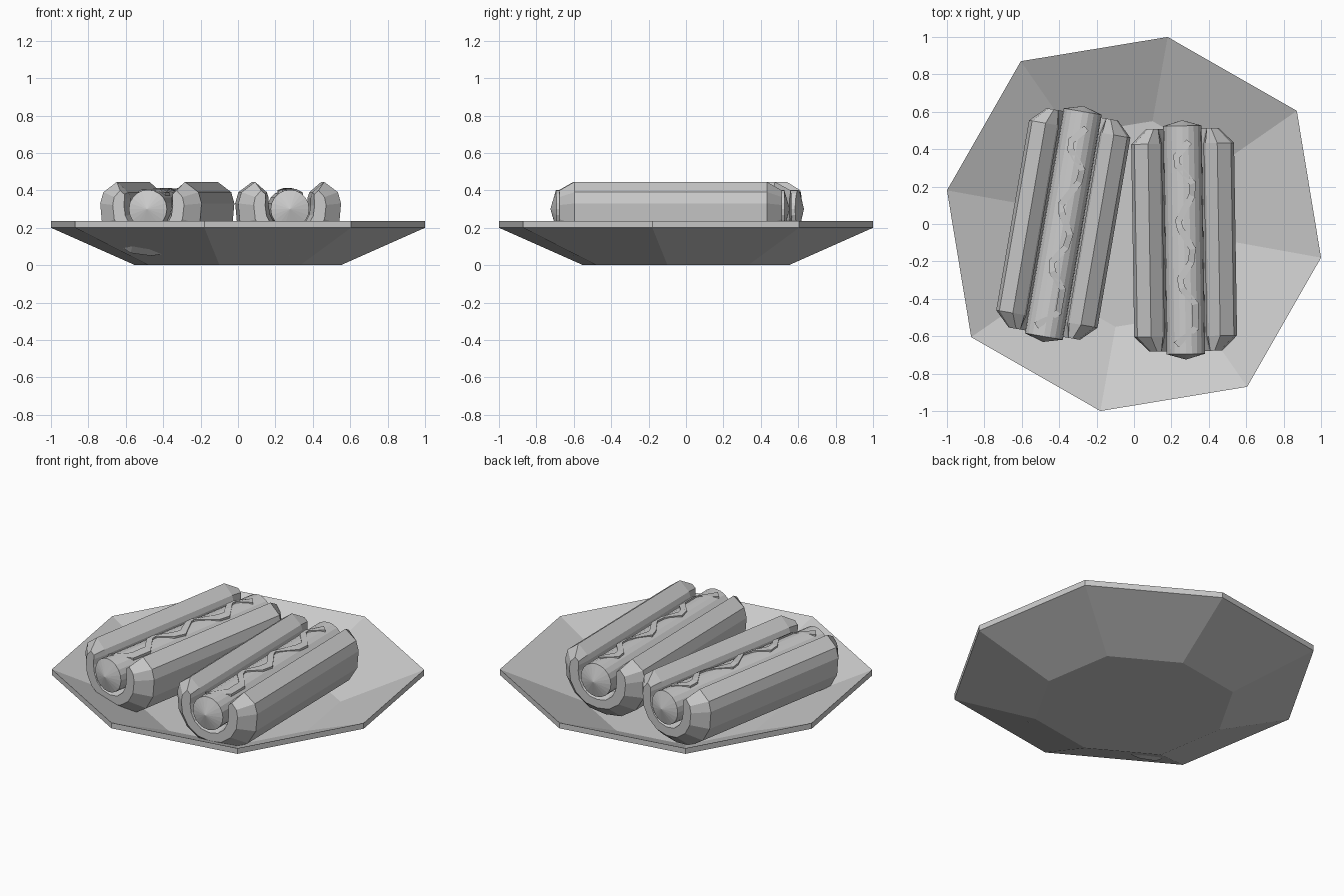
import bpy, bmesh, math
from mathutils import Vector, Matrix

cube = bpy.data.objects.get("Cube")
if cube:
    bpy.data.objects.remove(cube, do_unlink=True)

GREY = (0.6, 0.6, 0.6, 1)
mat = bpy.data.materials.new("plain grey")
mat.use_nodes = True
mat.diffuse_color = GREY
mat.node_tree.nodes["Principled BSDF"].inputs["Base Color"].default_value = GREY


def loft(name, rings, matrix=Matrix(), cap=True):
    """Skin a list of closed rings with quads and close both ends."""
    bm = bmesh.new()
    loops = [[bm.verts.new(p) for p in ring] for ring in rings]
    n = len(loops[0])
    for a, b in zip(loops, loops[1:]):
        for i in range(n):
            j = (i + 1) % n
            bm.faces.new((a[i], a[j], b[j], b[i]))
    if cap:
        bm.faces.new(loops[0][::-1])
        bm.faces.new(loops[-1])
    bmesh.ops.remove_doubles(bm, verts=bm.verts, dist=1e-5)
    bmesh.ops.recalc_face_normals(bm, faces=bm.faces)
    mesh = bpy.data.meshes.new(name)
    bm.to_mesh(mesh)
    bm.free()
    obj = bpy.data.objects.new(name, mesh)
    obj.matrix_world = matrix
    mesh.materials.append(mat)
    bpy.context.collection.objects.link(obj)
    return obj


# Eight-sided dish with a thin wall
def octagon(scale, z):
    ring = []
    for i in range(8):
        a = math.radians(79.8 - 45 * i)
        r = scale * (1.06 if i % 2 else 1.016)
        ring.append((r * math.cos(a), r * math.sin(a), z))
    return ring


loft("plate", [octagon(0.55, 0), octagon(1, 0.2), octagon(1, 0.235), octagon(0.55, 0.035)])

# Half profile of the bun: matching outer and inner points, base to lip
OUTER = [(0, 0.05), (0.11, 0.065), (0.21, 0.13), (0.265, 0.22),
         (0.275, 0.33), (0.258, 0.39), (0.185, 0.445)]
INNER = [(0, 0.19), (0.05, 0.2), (0.085, 0.23), (0.105, 0.27),
         (0.112, 0.32), (0.112, 0.36), (0.122, 0.39)]


def bun_ring(y, inset):
    """C-shaped section, thinned towards its middle line by inset."""
    right = []
    left = []
    for sign, store in ((1, right), (-1, left)):
        for o, i in zip(OUTER, INNER):
            o, i = Vector(o), Vector(i)
            po, pi = o.lerp(i, inset), i.lerp(o, inset * 0.25)
            drop = 0.25 * inset * max(0, o.y - 0.3)
            store.append([(sign * p.x, y, p.y - drop) for p in (po, pi)])
    # around the outside, then back through the inside
    sides = left[:0:-1] + right
    return [s[0] for s in sides] + [s[1] for s in reversed(sides)]


# Squeezed sauce path, seen from above
WAVE = [(0.035, 0.525), (-0.035, 0.445), (-0.03, 0.4), (0.05, 0.3), (0.045, 0.235),
        (-0.03, 0.1), (-0.02, 0.06), (0.045, -0.05), (0.035, -0.12), (-0.025, -0.21),
        (-0.015, -0.26), (0.055, -0.345), (0.055, -0.47), (-0.05, -0.56)]


def sauce_rings():
    pts = [Vector(p) for p in WAVE]
    rings = []
    for k, p in enumerate(pts):
        d = (pts[min(k + 1, len(pts) - 1)] - pts[max(k - 1, 0)]).normalized()
        side = Vector((-d.y, d.x)) * 0.018
        ring = []
        for q, r in ((p - side, 0.09), (p - side, 0.113), (p + side, 0.113), (p + side, 0.09)):
            ring.append((q.x, q.y, 0.3 + math.sqrt(r * r - q.x * q.x)))
        rings.append(ring)
    return rings


def circle(r, y, n=20):
    return [(r * math.cos(math.tau * i / n), y, 0.3 + r * math.sin(math.tau * i / n))
            for i in range(n)]


# Two filled buns, each turned on the plate
for label, x, y, turn in (("right", -0.378, 0.0, -9.8), ("left", 0.268, -0.085, 0.9)):
    place = Matrix.Translation((x, y, 0)) @ Matrix.Rotation(math.radians(turn), 4, "Z")
    loft(label + "_bun", [bun_ring(-0.595, 0.5), bun_ring(-0.515, 0),
                          bun_ring(0.515, 0), bun_ring(0.595, 0.5)], place)
    sausage = loft(label + "_sausage", [circle(1e-6, -0.64), circle(0.103, -0.61),
                                        circle(0.103, 0.61), circle(1e-6, 0.64)], place, cap=False)
    loft(label + "_sauce", sauce_rings(), place)
